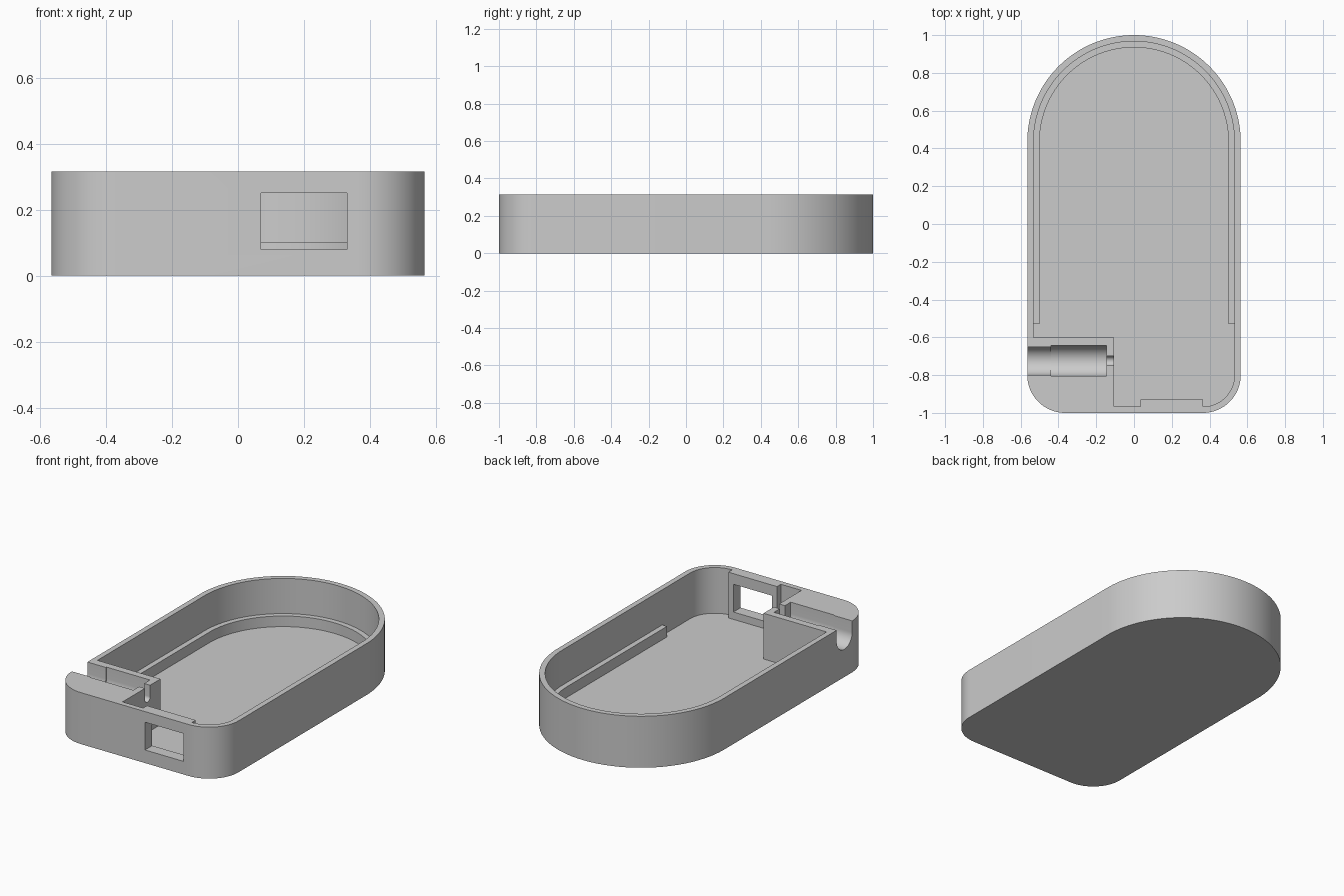
import bpy, bmesh
from math import sin, cos, pi
from mathutils import Vector

if "Cube" in bpy.data.objects:
    bpy.data.objects.remove(bpy.data.objects["Cube"], do_unlink=True)

HEIGHT, FLOOR, WALL = 0.315, 0.035, 0.033
HALF_W, BACK_Y, CORNER = 0.565, 0.435, 0.2

grey = bpy.data.materials.new("light grey plastic")
grey.use_nodes = True
colour = (0.6, 0.6, 0.6, 1)
grey.diffuse_color = colour
grey.node_tree.nodes["Principled BSDF"].inputs["Base Color"].default_value = colour


def arc(cx, cy, r, start, end, steps):
    """Points on an arc, angles in half turns."""
    angles = [pi * (start + (end - start) * i / steps) for i in range(steps + 1)]
    return [(cx + r * cos(a), cy + r * sin(a)) for a in angles]


def prism(name, outline, low, high, axis="z"):
    """Extrude an outline in xy along z, or an outline in yz along x."""
    place = (lambda p, h: (p[0], p[1], h)) if axis == "z" else (lambda p, h: (h, p[0], p[1]))
    bm = bmesh.new()
    base = bm.faces.new([bm.verts.new(place(p, low)) for p in outline])
    top = bmesh.ops.extrude_face_region(bm, geom=[base])["geom"]
    shift = Vector(place((0, 0), high - low))
    bmesh.ops.translate(bm, verts=[v for v in top if isinstance(v, bmesh.types.BMVert)], vec=shift)
    bmesh.ops.recalc_face_normals(bm, faces=bm.faces)
    mesh = bpy.data.meshes.new(name)
    bm.to_mesh(mesh)
    bm.free()
    mesh.materials.append(grey)
    obj = bpy.data.objects.new(name, mesh)
    bpy.context.collection.objects.link(obj)
    return obj


def cut(target, cutter):
    """Subtract the cutter, apply the result and remove the cutter."""
    mod = target.modifiers.new("cut", "BOOLEAN")
    mod.operation, mod.solver, mod.object = "DIFFERENCE", "EXACT", cutter
    graph = bpy.context.evaluated_depsgraph_get()
    mesh = bpy.data.meshes.new_from_object(target.evaluated_get(graph))
    target.modifiers.clear()
    target.data = mesh
    bpy.data.objects.remove(cutter, do_unlink=True)


def finish(obj):
    bpy.ops.object.select_all(action="DESELECT")
    obj.select_set(True)
    bpy.context.view_layer.objects.active = obj
    bpy.ops.object.shade_smooth_by_angle(angle=pi / 6)


# Case body: round back, two rounded front corners
corner_x, corner_y = HALF_W - CORNER, CORNER - 1
outer = (arc(0, BACK_Y, HALF_W, 0, 1, 64)
         + arc(-corner_x, corner_y, CORNER, 1, 1.5, 16)
         + arc(corner_x, corner_y, CORNER, 1.5, 2, 16))
case = prism("case_body", outer, 0, HEIGHT)

# Cavity, leaving a solid corner block and a thick pad behind the window
front_y = WALL - 1
block_x, block_y = -0.105, -0.6
pad_left, pad_right, pad_y = 0.035, corner_x, -0.93
cavity = (arc(0, BACK_Y, HALF_W - WALL, 0, 1, 64)
          + [(WALL - HALF_W, block_y), (block_x, block_y), (block_x, front_y),
             (pad_left, front_y), (pad_left, pad_y), (pad_right, pad_y)]
          + arc(corner_x, corner_y, CORNER - WALL, 1.5, 2, 16))
cut(case, prism("cavity_cutter", cavity, FLOOR, HEIGHT + 0.1))

# Window in the front wall
window = [(-1.1, 0.08), (-0.85, 0.08), (-0.85, 0.25), (-1.1, 0.25)]
cut(case, prism("window_cutter", window, 0.07, 0.33, "x"))

# Round-bottomed channel through the corner block, in three widths
slot_y, slot_z = -0.725, 0.245
for radius, start, end in ((0.025, -0.2, 0), (0.075, -0.7, -0.4), (0.081, -0.44, -0.145)):
    u_shape = arc(slot_y, slot_z, radius, 1, 2, 24)
    u_shape += [(slot_y + radius, HEIGHT + 0.1), (slot_y - radius, HEIGHT + 0.1)]
    cut(case, prism("channel_cutter", u_shape, start, end, "x"))
finish(case)

# Support ledge along the sides and the back, sunk slightly into wall and floor
ledge_end, ledge_out, ledge_in = -0.53, HALF_W - WALL + 0.005, 0.5
ledge = ([(ledge_out, ledge_end)] + arc(0, BACK_Y, ledge_out, 0, 1, 64)
         + [(-ledge_out, ledge_end), (-ledge_in, ledge_end)]
         + arc(0, BACK_Y, ledge_in, 1, 0, 64) + [(ledge_in, ledge_end)])
finish(prism("support_ledge", ledge, FLOOR - 0.005, 0.1))
